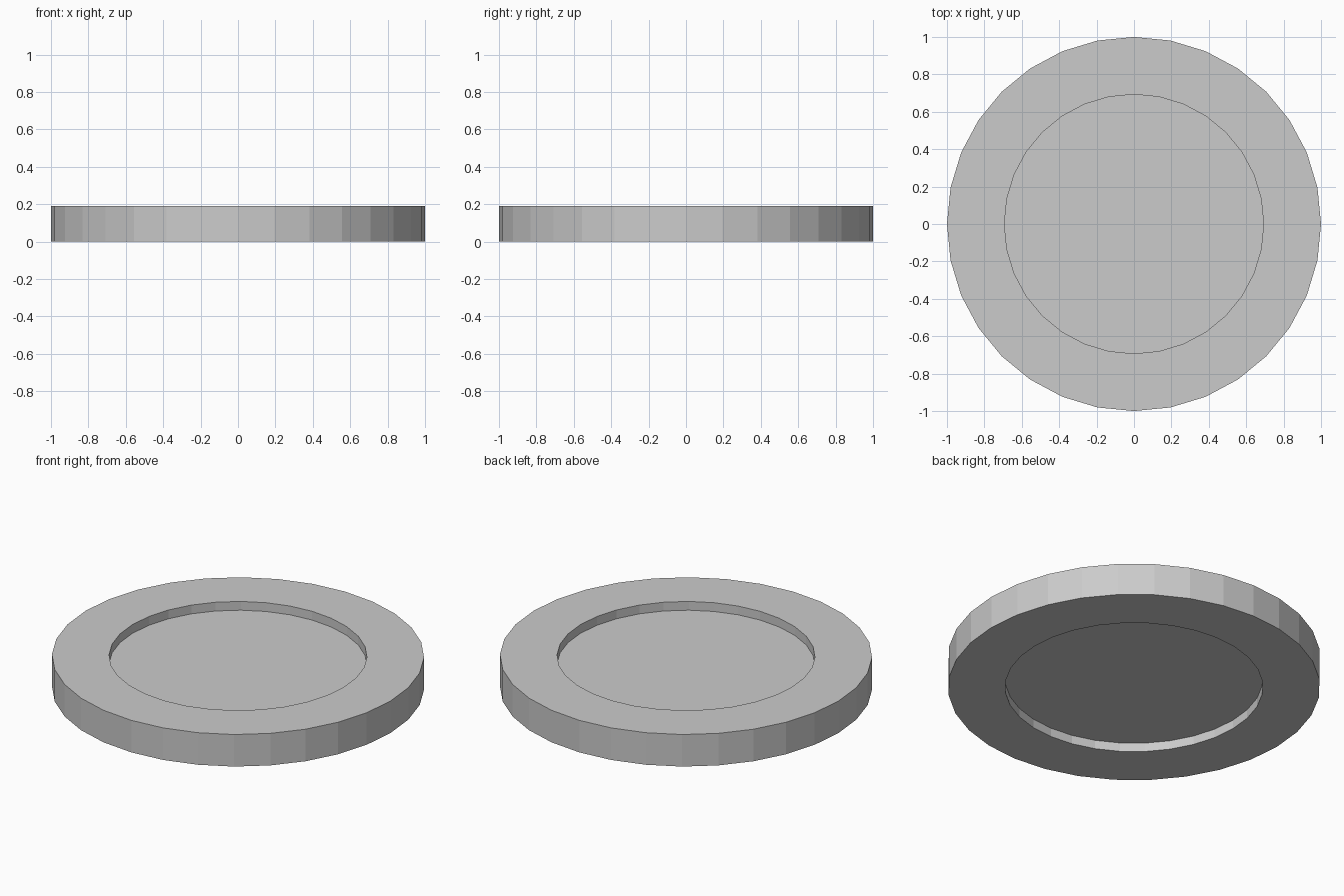
import bpy, bmesh

if "Cube" in bpy.data.objects:
    bpy.data.objects.remove(bpy.data.objects["Cube"])

SIDES, RADIUS, HEIGHT = 32, 1.0, 0.19
INNER_RADIUS, RECESS = 0.693, 0.052

bm = bmesh.new()

# Solid low-poly disc standing on z = 0
bmesh.ops.create_cone(bm, cap_ends=True, segments=SIDES,
                      radius1=RADIUS, radius2=RADIUS, depth=HEIGHT)
bmesh.ops.translate(bm, verts=bm.verts, vec=(0, 0, HEIGHT / 2))


def recess_cap(cap):
    """Inset a round cap to leave a rim, then sink its middle into the disc."""
    sink = -RECESS if cap.normal.z > 0 else RECESS
    middle = bmesh.ops.extrude_discrete_faces(bm, faces=[cap])["faces"][0]
    bmesh.ops.scale(bm, verts=middle.verts,
                    vec=(INNER_RADIUS / RADIUS, INNER_RADIUS / RADIUS, 1))
    floor = bmesh.ops.extrude_discrete_faces(bm, faces=[middle])["faces"][0]
    bmesh.ops.translate(bm, verts=floor.verts, vec=(0, 0, sink))


# Matching round recesses on the top and the underside
bm.normal_update()
for cap in [f for f in bm.faces if len(f.verts) == SIDES]:
    recess_cap(cap)

bmesh.ops.recalc_face_normals(bm, faces=bm.faces)
mesh = bpy.data.meshes.new("recessed_disc")
bm.to_mesh(mesh)
bm.free()
bpy.context.collection.objects.link(bpy.data.objects.new("recessed_disc", mesh))
